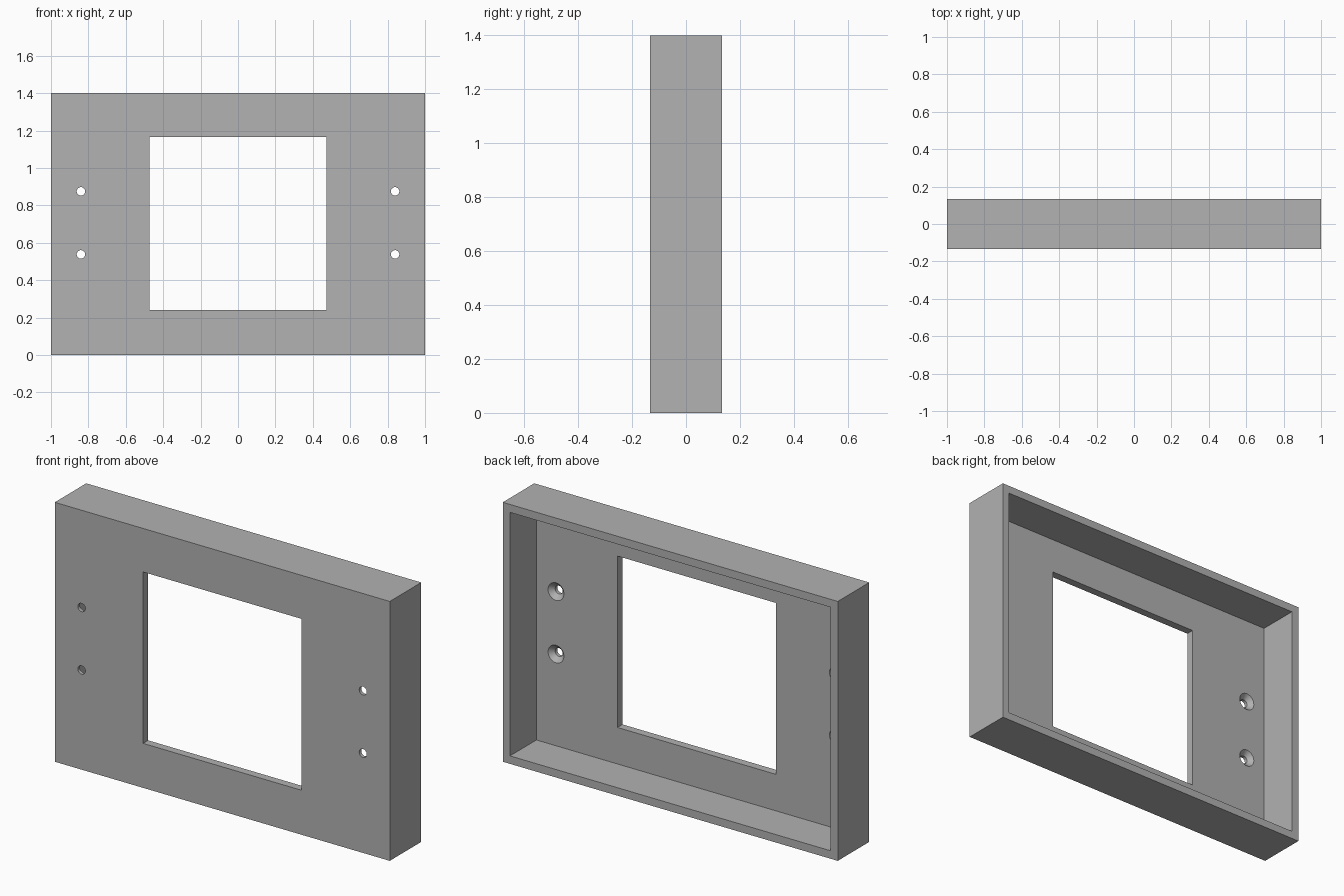
import bpy
import bmesh
from mathutils import Matrix, Vector

cube = bpy.data.objects.get("Cube")
if cube:
    bpy.data.objects.remove(cube, do_unlink=True)

# Overall sizes
WIDTH, DEPTH, HEIGHT = 2.0, 0.268, 1.4
WALL = 0.043
FRONT, BACK = -DEPTH / 2, DEPTH / 2
PLATE_BACK = FRONT + WALL
MID = HEIGHT / 2

grey = bpy.data.materials.new("plain grey")
grey.use_nodes = True
colour = (0.445, 0.445, 0.445, 1)
grey.diffuse_color = colour
grey.node_tree.nodes["Principled BSDF"].inputs["Base Color"].default_value = colour


def make_object(name, bm):
    bmesh.ops.recalc_face_normals(bm, faces=bm.faces)
    mesh = bpy.data.meshes.new(name)
    bm.to_mesh(mesh)
    bm.free()
    mesh.materials.append(grey)
    obj = bpy.data.objects.new(name, mesh)
    bpy.context.collection.objects.link(obj)
    return obj


def box(name, low, high):
    low, high = Vector(low), Vector(high)
    bm = bmesh.new()
    place = Matrix.Translation((low + high) / 2) @ Matrix.Diagonal((*(high - low), 1))
    bmesh.ops.create_cube(bm, size=1, matrix=place)
    return make_object(name, bm)


def screw_hole(name, x, z, radius=0.0225, head=0.0475, sides=32):
    """Through hole whose countersink opens towards the back."""
    flare = head - radius
    profile = [(radius, FRONT - 0.02), (radius, PLATE_BACK - flare),
               (head, PLATE_BACK), (head, PLATE_BACK + 0.02)]
    bm = bmesh.new()
    rings = []
    for r, y in profile:
        place = Matrix.Translation((x, y, z)) @ Matrix.Rotation(1.5707963, 4, 'X')
        rings.append(bmesh.ops.create_circle(bm, segments=sides, radius=r, matrix=place)["verts"])
    for a, b in zip(rings, rings[1:]):
        for i in range(sides):
            j = (i + 1) % sides
            bm.faces.new((a[i], a[j], b[j], b[i]))
    bm.faces.new(rings[0])
    bm.faces.new(rings[-1])
    return make_object(name, bm)


# Outer block, hollowed from the back into a shallow tray
frame = box("frame_housing", (-WIDTH / 2, FRONT, 0), (WIDTH / 2, BACK, HEIGHT))
cutters = [
    box("recess_cutter", (-WIDTH / 2 + WALL, PLATE_BACK, WALL),
        (WIDTH / 2 - WALL, BACK + 0.1, HEIGHT - WALL)),
    box("window_cutter", (-0.473, FRONT - 0.1, 0.24), (0.473, BACK + 0.1, 1.165)),
]

# Two countersunk screw holes on each side
for side in (-1, 1):
    for z in (0.538, 0.875):
        cutters.append(screw_hole("screw_hole_cutter", side * 0.84, z))

bpy.context.view_layer.objects.active = frame
for cutter in cutters:
    cutter.hide_render = True
    cut = frame.modifiers.new("cut", 'BOOLEAN')
    cut.operation = 'DIFFERENCE'
    cut.solver = 'EXACT'
    cut.object = cutter
    bpy.ops.object.modifier_apply(modifier=cut.name)
    bpy.data.objects.remove(cutter, do_unlink=True)

# Smooth hole walls, crisp edges elsewhere
bpy.ops.object.select_all(action='DESELECT')
frame.select_set(True)
bpy.ops.object.shade_smooth_by_angle(angle=0.5)
